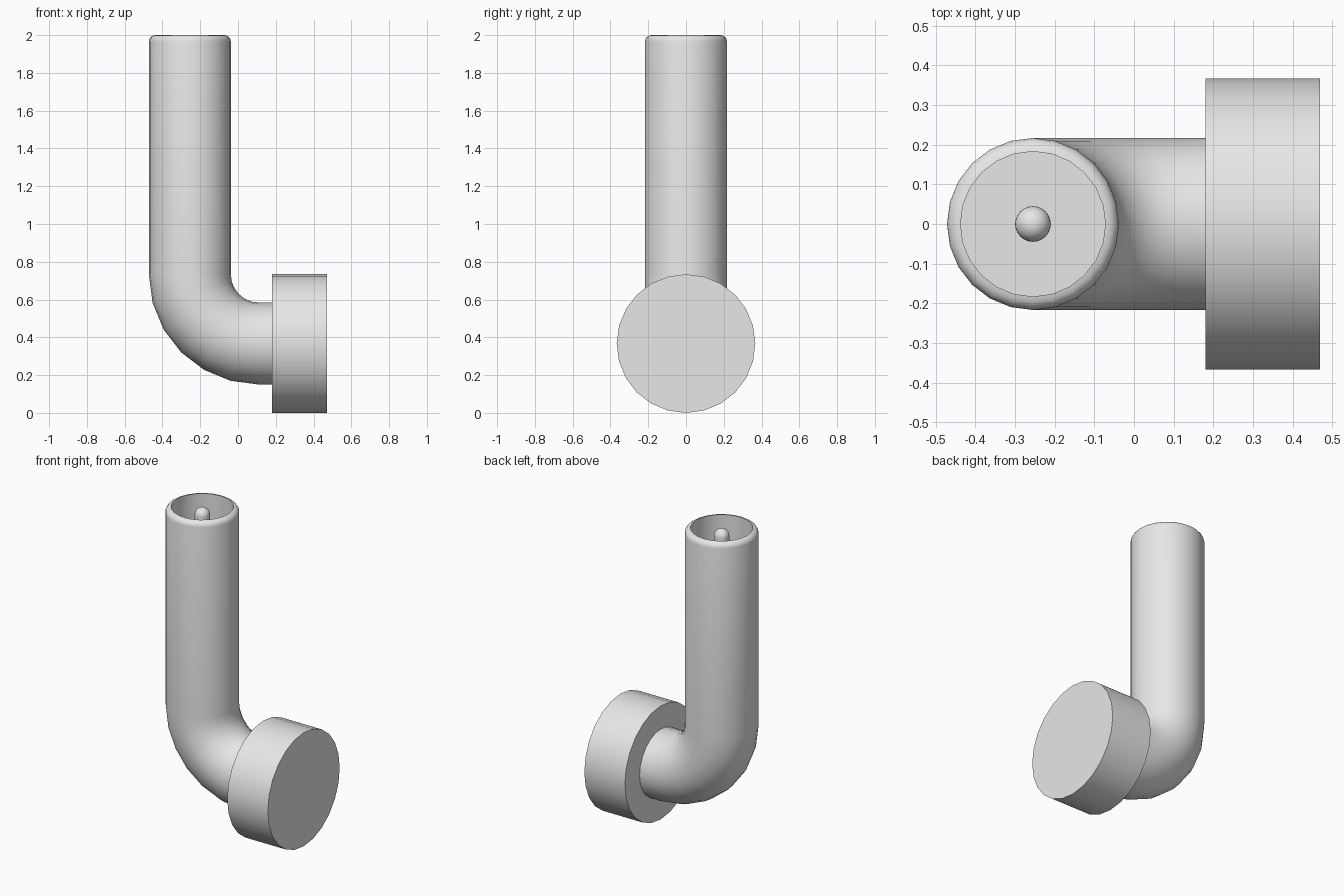
import bpy, bmesh, math
from mathutils import Vector, Matrix

if "Cube" in bpy.data.objects:
    bpy.data.objects.remove(bpy.data.objects["Cube"])

SIDES = 24
PIPE_X, PIPE_R, RIM = -0.255, 0.217, 0.034
BORE_R = PIPE_R - RIM
BEND_C, BEND_R = Vector((0.111, 0, 0.733)), 0.366
CAP_X0, CAP_X1, CAP_R = 0.18, 0.47, 0.367
TOP, FLOOR = 2.0, 1.75
PIN_R = 0.045

grey = bpy.data.materials.new("light grey")
grey.use_nodes = True
grey.diffuse_color = (0.8, 0.8, 0.8, 1)
grey.node_tree.nodes["Principled BSDF"].inputs["Base Color"].default_value = (0.8, 0.8, 0.8, 1)


def sweep(name, sections, close_start=True, close_end=True):
    """Join rings given as (centre, tilt about y, radius) into one smooth part."""
    bm = bmesh.new()
    rings = []
    for centre, tilt, radius in sections:
        rot = Matrix.Rotation(tilt, 3, "Y")
        ring = []
        for i in range(SIDES):
            a = math.tau * i / SIDES
            offset = Vector((math.cos(a), math.sin(a), 0)) * radius
            ring.append(bm.verts.new(Vector(centre) + rot @ offset))
        rings.append(ring)
    for low, high in zip(rings, rings[1:]):
        for i in range(SIDES):
            j = (i + 1) % SIDES
            bm.faces.new((low[i], low[j], high[j], high[i]))
    if close_start:
        bm.faces.new(rings[0])
    if close_end:
        bm.faces.new(rings[-1])
    bmesh.ops.recalc_face_normals(bm, faces=bm.faces)
    mesh = bpy.data.meshes.new(name)
    bm.to_mesh(mesh)
    bm.free()
    mesh.materials.append(grey)
    obj = bpy.data.objects.new(name, mesh)
    bpy.context.collection.objects.link(obj)
    bpy.ops.object.select_all(action="DESELECT")
    obj.select_set(True)
    bpy.context.view_layer.objects.active = obj
    bpy.ops.object.shade_smooth_by_angle(angle=math.radians(40))
    return obj


# Pipe: bore floor, bore wall, rounded rim, straight outer wall, elbow, short stub
pipe = [((PIPE_X, 0, FLOOR), 0, BORE_R)]
for i in range(5):
    a = math.pi / 2 * i / 4
    pipe.append(((PIPE_X, 0, TOP - RIM + RIM * math.cos(a)), 0, BORE_R + RIM * math.sin(a)))
for i in range(7):
    a = math.pi / 2 * i / 6
    centre = BEND_C - BEND_R * Vector((math.cos(a), 0, math.sin(a)))
    pipe.append((centre, -a, PIPE_R))
pipe.append(((CAP_X0 + 0.01, 0, CAP_R), -math.pi / 2, PIPE_R))
sweep("bent_pipe", pipe)

# End cap: wide disc on the lower end
sweep("end_cap", [((x, 0, CAP_R), -math.pi / 2, CAP_R) for x in (CAP_X0, CAP_X1)])

# Pin with a domed tip standing inside the bore
pin = [((PIPE_X, 0, FLOOR), 0, PIN_R)]
for i in range(8):
    a = math.pi / 2 * i / 8
    pin.append(((PIPE_X, 0, TOP - 0.005 - PIN_R + PIN_R * math.sin(a)), 0, PIN_R * math.cos(a)))
sweep("centre_pin", pin)
